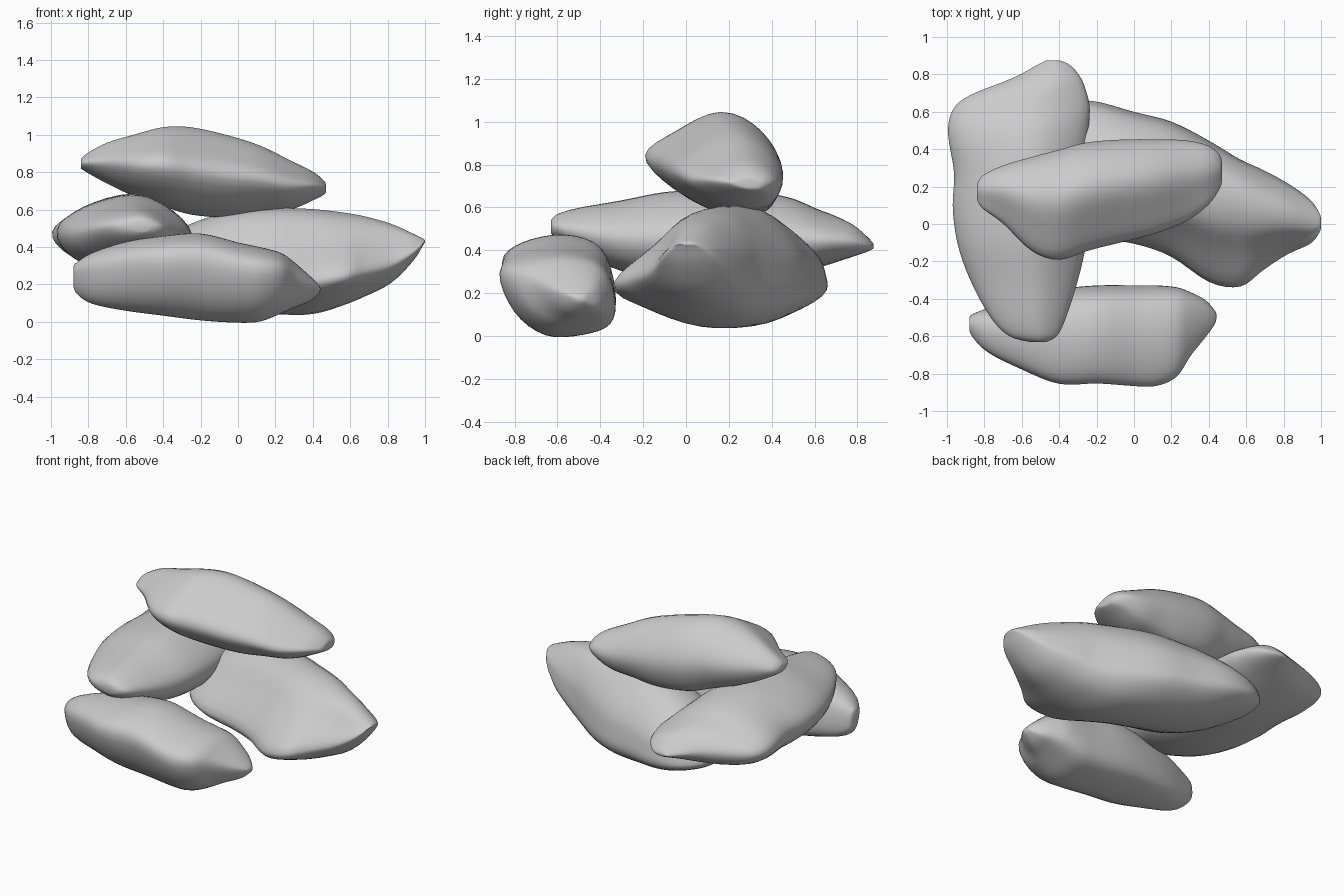
import bpy, bmesh


def spline(pts, n, closed):
    """Smooth curve through tuples (Catmull-Rom), n steps per span."""
    k, out = len(pts), []
    for i in range(k if closed else k - 1):
        if closed:
            p = [pts[(i + j) % k] for j in (-1, 0, 1, 2)]
        else:
            p = [pts[min(max(i + j, 0), k - 1)] for j in (-1, 0, 1, 2)]
        for s in range(n):
            t = s / n
            out.append(tuple(
                0.5 * (2 * b + (c - a) * t + (2 * a - 5 * b + 4 * c - d) * t * t
                       + (3 * b - a - 3 * c + d) * t ** 3)
                for a, b, c, d in zip(*p)))
    if not closed:
        out.append(pts[-1])
    return out


def rock(name, section, stations, along_y=False):
    """Loft a unit section through (pos, side_lo, side_hi, z_lo, z_hi[, crest_shift])."""
    sec = spline(section, 4, True)
    stations = [s if len(s) == 6 else s + (0,) for s in stations]
    bm = bmesh.new()
    rings = []
    for p, lo, hi, z0, z1, m in spline(stations, 4, False):
        ring = []
        for u, v in sec:
            w = lo + u * (hi - lo) + m * 4 * u * (1 - u)
            z = z0 + v * (z1 - z0)
            ring.append(bm.verts.new((w, p, z) if along_y else (p, w, z)))
        rings.append(ring)
    n = len(sec)
    for a, b in zip(rings, rings[1:]):
        for i in range(n):
            j = (i + 1) % n
            bm.faces.new((a[i], a[j], b[j], b[i]))
    bm.faces.new(rings[0])
    bm.faces.new(rings[-1])
    # Wear the creases down, keeping both tips in place
    for _ in range(2):
        bmesh.ops.smooth_vert(bm, verts=[v for r in rings[2:-2] for v in r], factor=0.5,
                              use_axis_x=True, use_axis_y=True, use_axis_z=True)
    bmesh.ops.recalc_face_normals(bm, faces=bm.faces[:])
    for f in bm.faces:
        f.smooth = True
    me = bpy.data.meshes.new(name)
    bm.to_mesh(me)
    bm.free()
    ob = bpy.data.objects.new(name, me)
    bpy.context.collection.objects.link(ob)
    return ob


# Front stone, lying along x
rock("front_rock",
     [(0, .72), (.18, .92), (.55, 1), (.88, .87), (1, .45), (.96, .13), (.72, .01),
      (.4, 0), (.13, .27)],
     [(-.88, -.57, -.50, .19, .30), (-.86, -.61, -.48, .15, .32),
      (-.78, -.69, -.45, .10, .37), (-.6, -.78, -.39, .065, .43),
      (-.4, -.86, -.35, .04, .46), (-.2, -.855, -.33, .015, .475),
      (0, -.87, -.33, .002, .425), (.12, -.87, -.33, .008, .40),
      (.23, -.82, -.34, .05, .37), (.3, -.71, -.365, .08, .32),
      (.38, -.61, -.405, .11, .25), (.43, -.54, -.46, .15, .20),
      (.44, -.51, -.48, .17, .18)])

# Right stone, wide and running back under the left stone
rock("right_rock",
     [(0, .32), (.2, .68), (.38, .95), (.67, .98), (.93, .68), (1, .42), (.99, .2),
      (.74, .02), (.4, 0), (.13, .15)],
     [(-.55, .40, .51, .26, .34), (-.52, .30, .57, .22, .37),
      (-.4, .05, .64, .16, .45), (-.22, -.07, .65, .10, .54),
      (0, -.11, .59, .06, .60), (.2, -.18, .54, .045, .61, .02),
      (.4, -.32, .44, .045, .605, .07), (.57, -.345, .34, .095, .585, .10),
      (.68, -.26, .29, .14, .565, .05), (.82, -.165, .215, .21, .525, .01),
      (.94, -.11, .13, .33, .47), (.99, -.05, .06, .41, .445),
      (1, -.02, .03, .425, .435)])

# Left stone, lying along y
rock("left_rock",
     [(0, .55), (.2, .84), (.55, 1), (.8, .86), (1, .5), (.86, .12), (.5, 0), (.13, .2)],
     [(-.63, -.56, -.47, .48, .54), (-.6, -.67, -.41, .45, .57),
      (-.5, -.77, -.36, .39, .60), (-.3, -.88, -.295, .30, .635),
      (-.1, -.95, -.25, .26, .675), (.1, -.975, -.24, .25, .685),
      (.27, -.965, -.25, .25, .685), (.48, -1.0, -.24, .28, .65),
      (.61, -.975, -.23, .315, .595), (.69, -.88, -.245, .34, .565),
      (.78, -.65, -.28, .37, .52), (.85, -.52, -.34, .395, .46),
      (.875, -.47, -.40, .41, .43)], along_y=True)

# Top stone, resting across the others
rock("top_rock",
     [(0, .53), (.26, .8), (.57, 1), (.85, .82), (1, .47), (.9, .1), (.72, 0),
      (.5, .02), (.2, .2)],
     [(-.84, .13, .21, .82, .87), (-.81, .08, .26, .80, .90),
      (-.7, .0, .315, .74, .96), (-.55, -.15, .36, .67, 1.005),
      (-.4, -.2, .40, .62, 1.045), (-.25, -.15, .44, .575, 1.045),
      (-.05, -.10, .455, .56, 1.0), (.12, -.055, .455, .58, .945),
      (.28, .01, .45, .60, .865), (.4, .10, .42, .65, .805),
      (.46, .19, .37, .68, .755), (.47, .23, .32, .695, .73)])
